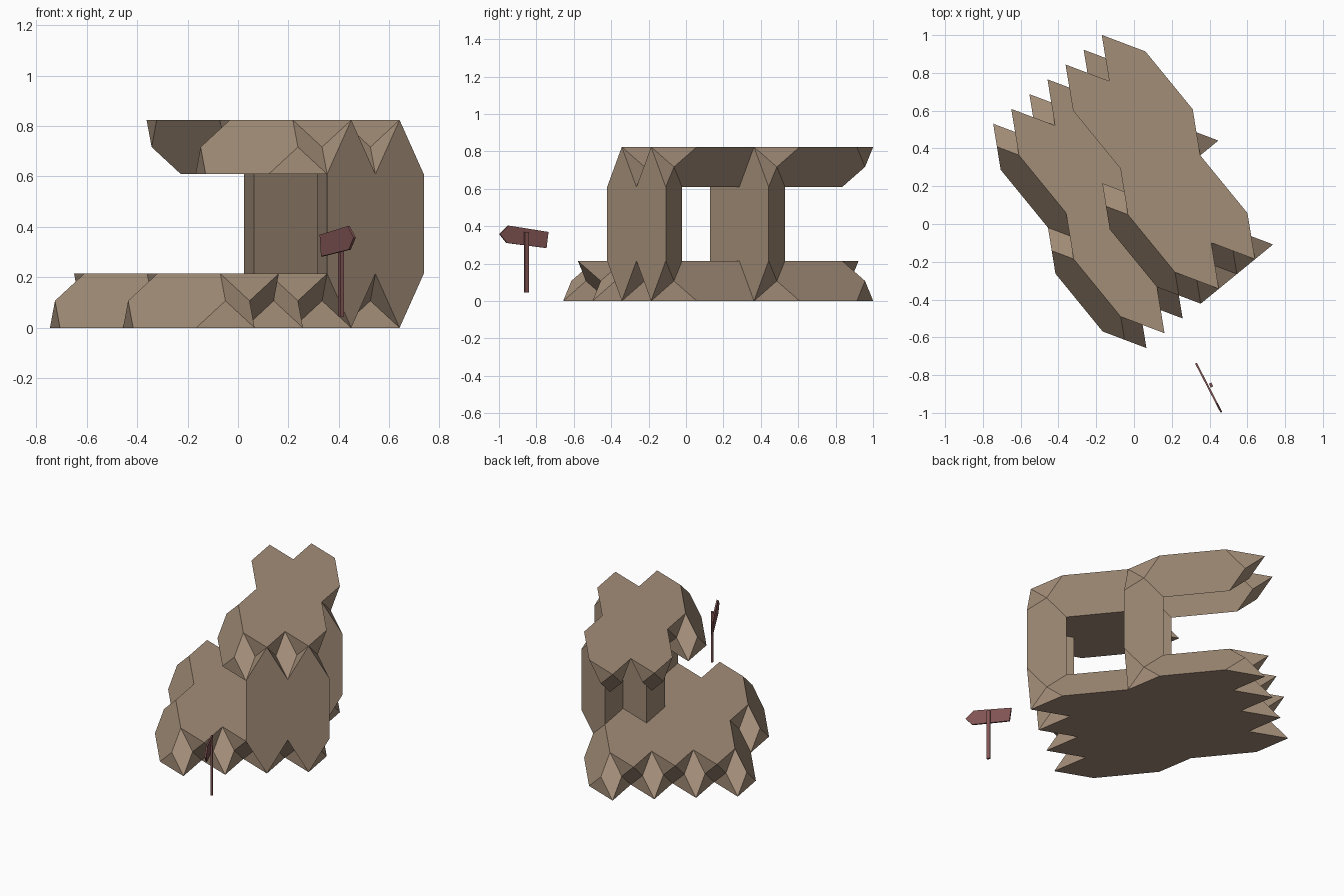
import bpy, bmesh
from mathutils import Vector

cube = bpy.data.objects.get("Cube")
if cube:
    bpy.data.objects.remove(cube, do_unlink=True)

# Lattice sizes: bar width, triangle height, straight length, total height
S = 0.2475
H = S * 0.866
L = 0.395
TOP = 2 * H + L
A0, B0 = -0.5015, -0.883

# Lattice directions: across the bars, along the bars, up
ACROSS = Vector((-0.774, -0.633, 0)).normalized()
ALONG = Vector((0.633, -0.774, 0)).normalized()
UP = Vector((0, 0, 1))


def material(name, colour):
    mat = bpy.data.materials.new(name)
    mat.use_nodes = True
    mat.diffuse_color = (*colour, 1)
    mat.node_tree.nodes["Principled BSDF"].inputs["Base Color"].default_value = (*colour, 1)
    return mat


stone = material("tan_stone", (0.37, 0.27, 0.19))
wood = material("red_brown_wood", (0.22, 0.09, 0.088))


def add_object(name, bm, mat):
    mesh = bpy.data.meshes.new(name)
    bm.to_mesh(mesh)
    bm.free()
    mesh.materials.append(mat)
    obj = bpy.data.objects.new(name, mesh)
    bpy.context.collection.objects.link(obj)
    return obj


# One bar: a pointed hexagonal face, two sloping sides and diamond ends
BAR_FACES = [(0, 1, 2, 3, 4, 5), (1, 8, 6, 7, 9, 2), (4, 10, 7, 6, 11, 5),
             (0, 11, 6, 8), (3, 9, 7, 10),
             (0, 8, 1), (0, 5, 11), (3, 2, 9), (3, 10, 4)]


def bar_polygons(centre, long_axis, normal):
    w, k = S / 2, L / 2
    m = k + H / 2
    local = [(0, k + H, 0), (w, k, 0), (w, -k, 0), (0, -k - H, 0), (-w, -k, 0), (-w, k, 0),
             (0, k, -H), (0, -k, -H),
             (w / 2, m, -H / 2), (w / 2, -m, -H / 2), (-w / 2, -m, -H / 2), (-w / 2, m, -H / 2)]
    pts = [centre + ACROSS * c + long_axis * l + normal * n for c, l, n in local]
    inside = centre - normal * H * 0.4
    for face in BAR_FACES:
        poly = [pts[i] for i in face]
        mid = sum(poly, Vector()) / len(poly)
        if (poly[1] - poly[0]).cross(poly[2] - poly[0]).dot(mid - inside) < 0:
            poly.reverse()
        yield mid, poly


def bar_group(name, bars):
    # Faces shared by two touching bars are inside the block and left out
    shell = {}
    for bar in bars:
        for mid, poly in bar_polygons(*bar):
            key = tuple(round(v * 500) for v in mid)
            near = next((q for q in shell if all(abs(a - b) < 2 for a, b in zip(q, key))), None)
            if near:
                del shell[near]
            else:
                shell[key] = poly
    bm = bmesh.new()
    for poly in shell.values():
        bm.faces.new([bm.verts.new(p) for p in poly])
    bmesh.ops.remove_doubles(bm, verts=bm.verts[:], dist=0.001)
    return add_object(name, bm, stone)


def spot(step, b, z):
    return ACROSS * (A0 + step * S / 2) + ALONG * b + UP * z


def flat_row(row, steps, z, facing):
    b = B0 + H + L / 2 + row * (H + L)
    return [(spot(i, b, z), ALONG, UP * facing) for i in steps]


def column(steps, b):
    return [(spot(i, b, TOP / 2), UP, ALONG) for i in steps]


# Lower slab, upper slab and the two pillars between them
bar_group("lower_slab",
          flat_row(0, (0, 2, 4, 6), 0, -1) + flat_row(0, (1, 3, 5), H, 1)
          + flat_row(1, (1, 3, 5, 7), 0, -1) + flat_row(1, (2, 4, 6), H, 1))
bar_group("upper_slab",
          flat_row(0, (0, 2), TOP, 1) + flat_row(1, (1, 3), TOP, 1)
          + flat_row(1, (2, 4), TOP - H, -1))
bar_group("front_pillar", column((1, 3), B0 + 3 * H + 2 * L))
bar_group("rear_pillar", column((0, 2), B0 + 2 * H + L))


# Signpost: upright and pointed board
def prism(name, outline, origin, side, thickness):
    normal = side.cross(UP)
    bm = bmesh.new()
    verts = [bm.verts.new(origin + side * t + UP * z - normal * thickness / 2) for t, z in outline]
    face = bm.faces.new(verts)
    out = bmesh.ops.extrude_face_region(bm, geom=[face])
    moved = [v for v in out["geom"] if isinstance(v, bmesh.types.BMVert)]
    bmesh.ops.translate(bm, verts=moved, vec=normal * thickness)
    bmesh.ops.recalc_face_normals(bm, faces=bm.faces[:])
    return add_object(name, bm, wood)


side = Vector((0.46, -0.888, 0)).normalized()
prism("sign_board", [(0, 0.369), (0.24, 0.403), (0.293, 0.358), (0.25, 0.31), (0.012, 0.283)],
      Vector((0.328, -0.737, 0)), side, 0.01)
prism("sign_post", [(-0.011, 0.045), (0.011, 0.045), (0.011, 0.37), (-0.011, 0.37)],
      Vector((0.408, -0.853, 0)), side, 0.014)
